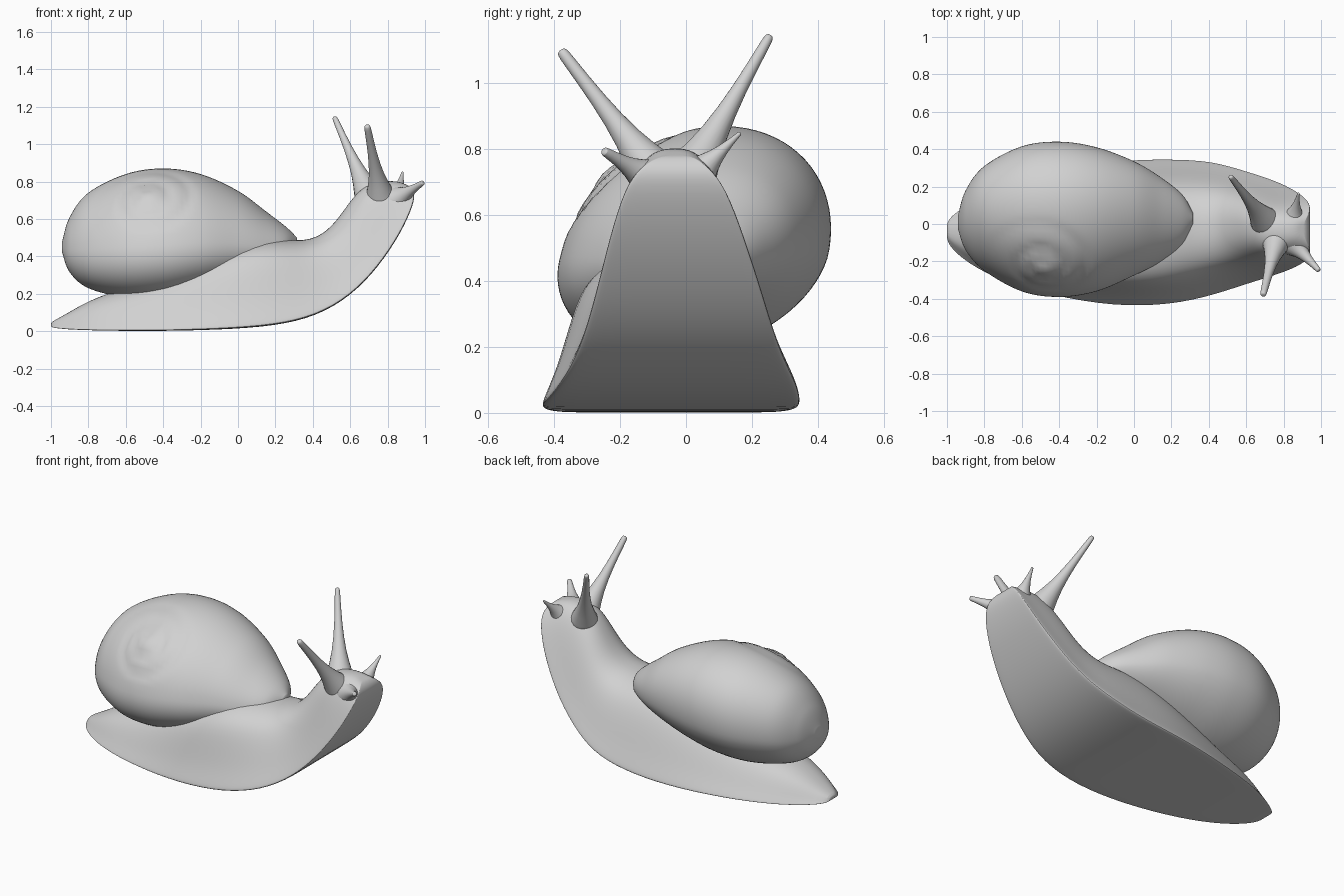
import bpy, bmesh, math
from mathutils import Vector

cube = bpy.data.objects.get("Cube")
if cube:
    bpy.data.objects.remove(cube, do_unlink=True)

TONE = (0.64, 0.64, 0.64, 1)
grey = bpy.data.materials.new("soft grey")
grey.use_nodes = True
grey.diffuse_color = TONE
grey.node_tree.nodes["Principled BSDF"].inputs["Base Color"].default_value = TONE


def loft(name, rings, subdiv, angle=60):
    """Skin closed rings of points, cap both ends, smooth the result."""
    bm = bmesh.new()
    loops = [[bm.verts.new(p) for p in ring] for ring in rings]
    n = len(loops[0])
    for a, b in zip(loops, loops[1:]):
        for i in range(n):
            j = (i + 1) % n
            bm.faces.new((a[i], a[j], b[j], b[i]))
    for end in (loops[0], loops[-1]):
        centre = bm.verts.new(sum((v.co for v in end), Vector()) / n)
        for i in range(n):
            bm.faces.new((end[i], end[(i + 1) % n], centre))
    bmesh.ops.recalc_face_normals(bm, faces=bm.faces)
    mesh = bpy.data.meshes.new(name)
    bm.to_mesh(mesh)
    bm.free()
    mesh.materials.append(grey)
    obj = bpy.data.objects.new(name, mesh)
    bpy.context.collection.objects.link(obj)
    if subdiv:
        mod = obj.modifiers.new("smooth", 'SUBSURF')
        mod.levels = mod.render_levels = subdiv
    bpy.ops.object.select_all(action='DESELECT')
    obj.select_set(True)
    bpy.context.view_layer.objects.active = obj
    bpy.ops.object.shade_smooth_by_angle(angle=math.radians(angle))
    return obj


def spline(rows, t):
    """Catmull-Rom value of a table of rows at t in 0..1."""
    s = t * (len(rows) - 1)
    i = min(int(s), len(rows) - 2)
    u = s - i
    out = []
    for k in range(len(rows[0])):
        a, b, c, d = (rows[max(0, min(len(rows) - 1, i + o))][k] for o in (-1, 0, 1, 2))
        out.append(b + 0.5 * u * (c - a + u * (2*a - 5*b + 4*c - d + u * (3*(b - c) + d - a))))
    return out


# Body: flat sole with a thin lip and a rounded back, from tail up to head
half = [(0.6, 0), (0.97, 0), (1.01, 0.01), (1.0, 0.05), (0.88, 0.27), (0.74, 0.58), (0.56, 0.85), (0.27, 0.98)]
section = [(0, 0)] + half + [(0, 1)] + [(-u, v) for u, v in reversed(half)]
# sole x, sole z, back x, back z, right edge y, left edge y, right shoulder fullness
body_rows = [
    (-1.0, .02, -1.0, .05, -.10, .02, 0),
    (-.93, .01, -.92, .09, -.18, .08, 0),
    (-.75, .003, -.76, .19, -.29, .185, 0),
    (-.45, .0, -.45, .27, -.38, .275, 0),
    (-.1, .007, -.1, .45, -.44, .34, .32),
    (.2, .027, .16, .505, -.43, .345, .32),
    (.42, .08, .36, .475, -.38, .335, .1),
    (.6, .185, .48, .535, -.32, .28, 0),
    (.75, .34, .56, .64, -.275, .235, 0),
    (.875, .53, .63, .74, -.23, .175, .15),
    (.94, .68, .70, .79, -.185, .12, .15),
    (.945, .74, .80, .805, -.14, .07, 0),
    (.92, .775, .86, .80, -.09, .03, 0),
]
body_rings = []
for sx, sz, bx, bz, lo, hi, full in body_rows:
    mid, wide = (lo + hi) / 2, (hi - lo) / 2
    body_rings.append([(sx + (bx - sx) * v, mid + wide * u * (1 + full * v**3 * (u < 0)), sz + (bz - sz) * v)
                       for u, v in section])
loft("body", body_rings, 2)

# Shell: leaning egg with a shallow spiral groove around its apex
# x, right y, left y, bottom z, top z
shell_rows = [
    (-.94, -.03, .05, .42, .48),
    (-.9, -.14, .18, .315, .61),
    (-.8, -.25, .31, .23, .74),
    (-.6, -.36, .415, .18, .84),
    (-.4, -.39, .44, .18, .87),
    (-.2, -.36, .41, .22, .84),
    (0, -.275, .335, .28, .75),
    (.15, -.20, .245, .33, .64),
    (.26, -.12, .155, .38, .555),
    (.315, -.01, .06, .43, .50),
]
apex = Vector((-.48, -.25, .74))
axis = Vector((-.05, -.62, .78)).normalized()
side = axis.cross(Vector((1, 0, 0))).normalized()
ahead = side.cross(axis)


def whorl(p):
    """Press the spiral seam into the shell and raise its small apex."""
    d = p - apex
    a, b = d.dot(ahead), d.dot(side)
    r = math.hypot(a, b)
    if d.dot(axis) < -0.2 or r > 0.32:
        return p
    turn = math.atan2(b, a) / math.tau
    phase = math.log(r / 0.05 + 0.05) / math.log(2.1) - turn
    off = abs(phase - round(phase))
    fade = min(1, (0.32 - r) / 0.12) * min(1, r / 0.07)
    groove = -0.011 * math.exp(-(off / 0.14) ** 2) * fade
    bump = 0.018 * math.exp(-(r / 0.07) ** 2)
    return p + axis * (groove + bump)


shell_rings = []
steps, sides, lean = 72, 80, 0.21
for s in range(steps + 1):
    x, lo, hi, bot, top = spline(shell_rows, s / steps)
    waist = bot + (top - bot) * 0.43
    ring = []
    for k in range(sides):
        t = math.tau * k / sides
        rise = math.sin(t + lean)
        z = waist + rise * (top - waist if rise > 0 else waist - bot)
        ring.append(whorl(Vector((x, (lo + hi) / 2 + (hi - lo) / 2 * math.cos(t), z))))
    shell_rings.append(ring)
loft("shell", shell_rings, 0)


# Tentacles: flared at the root, thin and blunt at the tip
def tentacle(name, root, tip, thick, end):
    root, tip = Vector(root), Vector(tip)
    line = tip - root
    turn = line.to_track_quat('Z', 'Y')
    rings = []
    for f, r in ((0, thick * 1.5), (.15, thick * 1.1), (.35, thick * .6), (.65, (thick * .4 + end) / 2),
                 (.93, end), (.99, end * .9), (1, end * .5)):
        rings.append([root + line * f + turn @ Vector((r * math.cos(a), r * math.sin(a), 0))
                      for a in (math.tau * k / 10 for k in range(10))])
    loft(name, rings, 1)


tentacle("left_eye_stalk", (.72, -.01, .68), (.515, .255, 1.145), .07, .017)
tentacle("right_eye_stalk", (.77, -.06, .68), (.69, -.38, 1.1), .07, .02)
tentacle("left_feeler", (.85, .01, .70), (.88, .165, .85), .065, .008)
tentacle("right_feeler", (.83, -.08, .69), (.99, -.25, .795), .075, .016)
